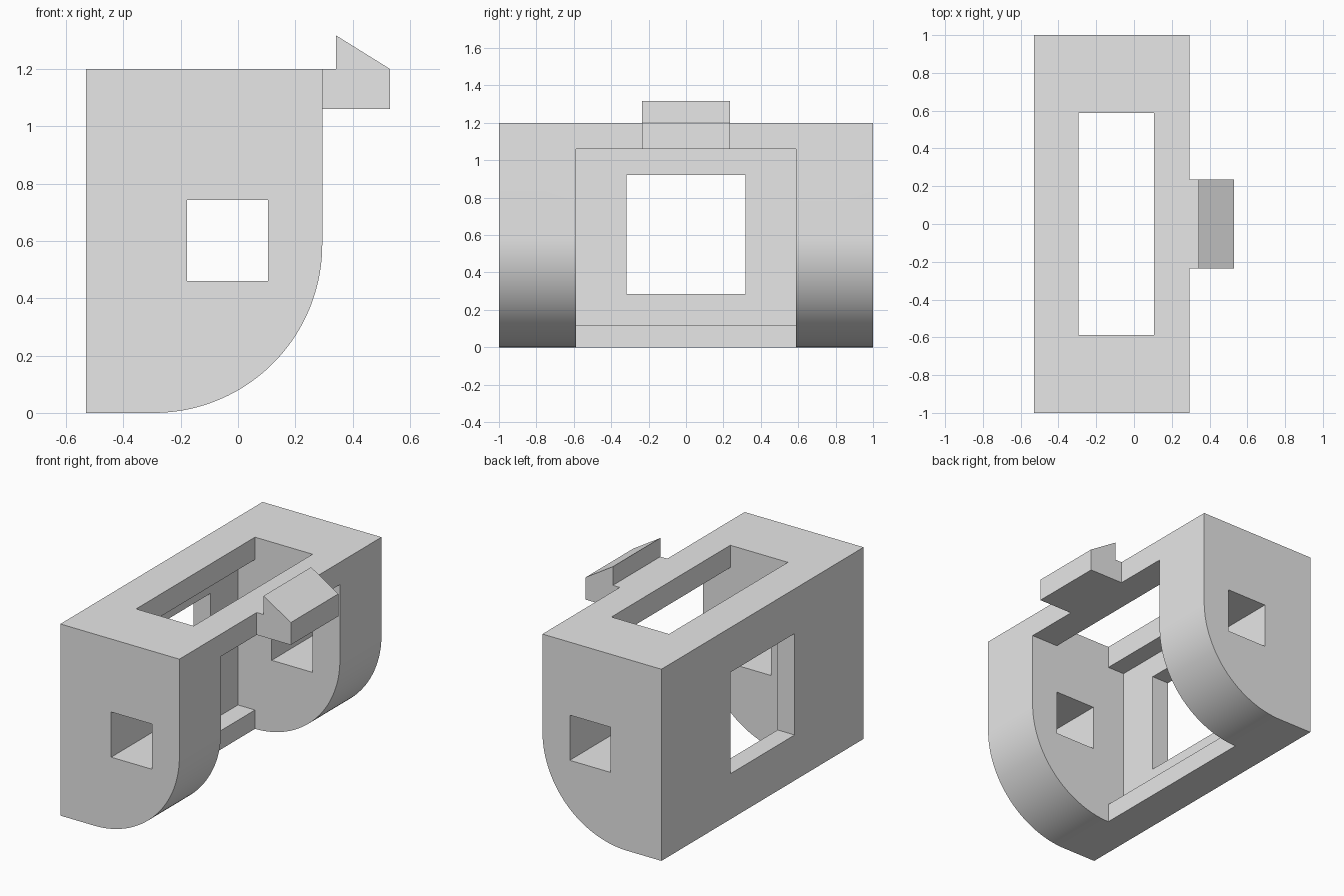
import bpy, bmesh, math

if "Cube" in bpy.data.objects:
    bpy.data.objects.remove(bpy.data.objects["Cube"], do_unlink=True)

grey = bpy.data.materials.new("light grey")
grey.use_nodes = True
grey.diffuse_color = (0.8, 0.8, 0.8, 1)
grey.node_tree.nodes["Principled BSDF"].inputs["Base Color"].default_value = (0.8, 0.8, 0.8, 1)


def prism(name, profile, half_width):
    """Extrude an x-z profile symmetrically along y."""
    bm = bmesh.new()
    face = bm.faces.new([bm.verts.new((x, -half_width, z)) for x, z in profile])
    extruded = bmesh.ops.extrude_face_region(bm, geom=[face])["geom"]
    moved = [v for v in extruded if isinstance(v, bmesh.types.BMVert)]
    bmesh.ops.translate(bm, verts=moved, vec=(0, 2 * half_width, 0))
    bmesh.ops.recalc_face_normals(bm, faces=bm.faces[:])
    mesh = bpy.data.meshes.new(name)
    bm.to_mesh(mesh)
    bm.free()
    mesh.materials.append(grey)
    obj = bpy.data.objects.new(name, mesh)
    bpy.context.collection.objects.link(obj)
    return obj


def rect(x0, x1, z0, z1):
    return [(x0, z0), (x1, z0), (x1, z1), (x0, z1)]


def combine(target, tool, operation):
    """Apply a boolean and remove the tool object."""
    tool.hide_render = True
    mod = target.modifiers.new(tool.name, 'BOOLEAN')
    mod.operation = operation
    mod.solver = 'EXACT'
    mod.object = tool
    bpy.context.view_layer.objects.active = target
    bpy.ops.object.modifier_apply(modifier=mod.name)
    bpy.data.objects.remove(tool, do_unlink=True)


BACK, FRONT, TOP = -0.53, 0.294, 1.2
RADIUS, CEILING, LIP = 0.588, 1.06, 0.118
SEGMENTS = 48

# Housing with a quarter-round lower edge
arc = [(FRONT - RADIUS + RADIUS * math.sin(a), RADIUS - RADIUS * math.cos(a))
       for a in (i * math.pi / 2 / SEGMENTS for i in range(SEGMENTS + 1))]
housing = prism("housing", [(BACK, 0)] + arc + [(FRONT, TOP), (BACK, TOP)], 1.0)

# Open middle, leaving a back wall, a bottom lip and a top plate
wall, lip_end = BACK + LIP, FRONT - RADIUS
combine(housing, prism("cavity", [
    (wall, LIP), (lip_end, LIP), (lip_end, -0.2),
    (0.5, -0.2), (0.5, CEILING), (wall, CEILING)], 0.588), 'DIFFERENCE')

# Openings in the top plate, back wall and side plates
combine(housing, prism("top_opening", rect(lip_end, 0.105, 1.0, 1.4), 0.588), 'DIFFERENCE')
combine(housing, prism("back_window", rect(-0.7, -0.35, 0.285, 0.92), 0.318), 'DIFFERENCE')
combine(housing, prism("side_windows", rect(-0.178, 0.105, 0.46, 0.743), 1.2), 'DIFFERENCE')

# Hooked latch projecting from the top plate
combine(housing, prism("latch", [
    (0.22, CEILING), (0.53, CEILING), (0.53, TOP),
    (0.342, 1.317), (0.342, TOP), (0.22, TOP)], 0.235), 'UNION')

# Smooth the round edge, keep the corners crisp
bpy.ops.object.select_all(action='DESELECT')
housing.select_set(True)
bpy.context.view_layer.objects.active = housing
bpy.ops.object.shade_smooth_by_angle(angle=math.radians(20))
